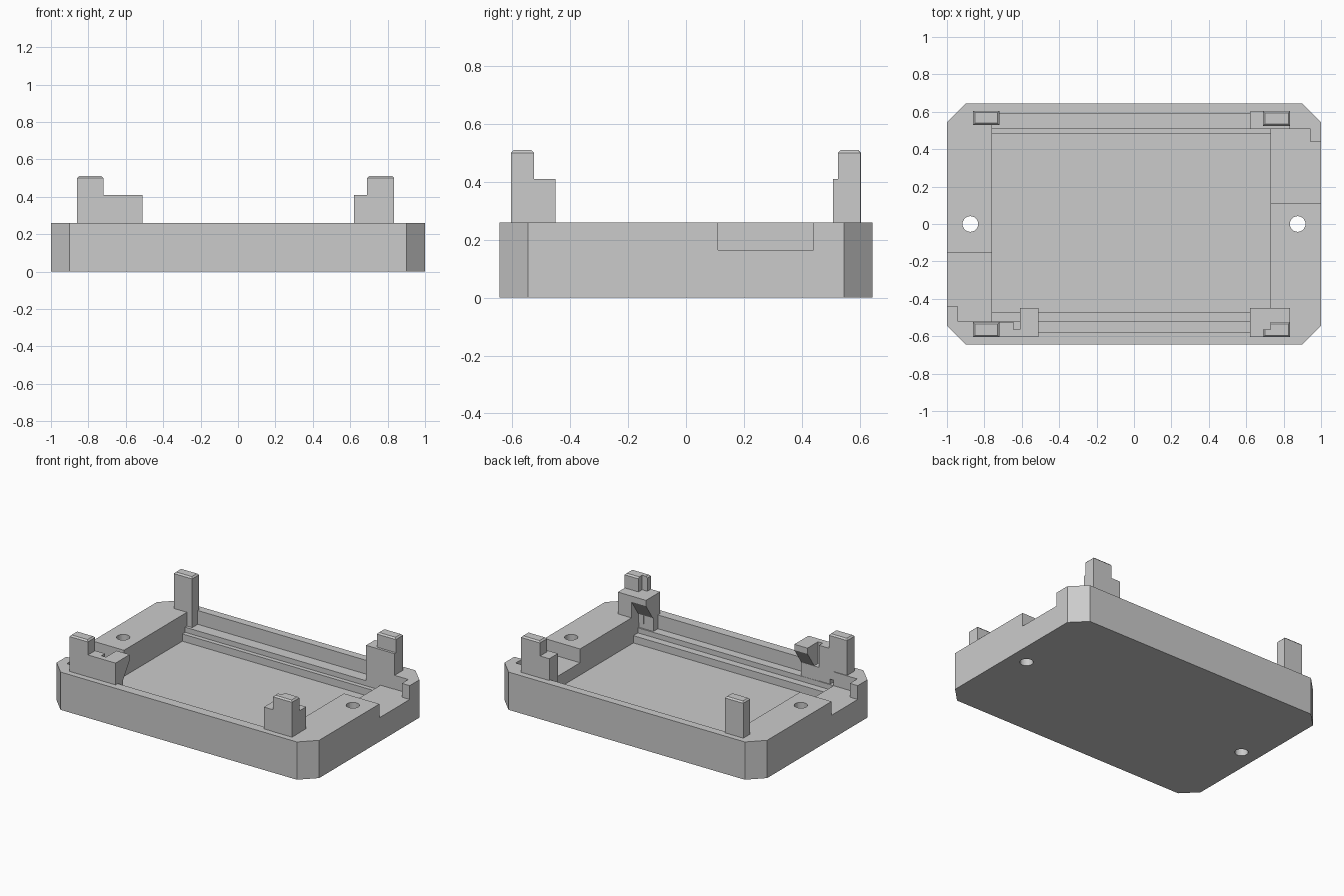
import bpy
import bmesh
from mathutils import Vector

cube = bpy.data.objects.get("Cube")
if cube:
    bpy.data.objects.remove(cube, do_unlink=True)

grey = bpy.data.materials.new("plain grey")
grey.use_nodes = True
grey.diffuse_color = (0.6, 0.6, 0.6, 1)
grey.node_tree.nodes["Principled BSDF"].inputs["Base Color"].default_value = (0.6, 0.6, 0.6, 1)


def prism(name, outline, axis, low, high):
    """Extrude a closed outline along x or z."""
    bm = bmesh.new()
    if axis == "z":
        points = [Vector((a, b, low)) for a, b in outline]
        push = Vector((0, 0, high - low))
    else:
        points = [Vector((low, a, b)) for a, b in outline]
        push = Vector((high - low, 0, 0))
    face = bm.faces.new([bm.verts.new(p) for p in points])
    result = bmesh.ops.extrude_face_region(bm, geom=[face])
    moved = [g for g in result["geom"] if isinstance(g, bmesh.types.BMVert)]
    bmesh.ops.translate(bm, verts=moved, vec=push)
    bmesh.ops.recalc_face_normals(bm, faces=bm.faces)
    mesh = bpy.data.meshes.new(name)
    bm.to_mesh(mesh)
    bm.free()
    mesh.materials.append(grey)
    ob = bpy.data.objects.new(name, mesh)
    bpy.context.collection.objects.link(ob)
    return ob


def box(name, x0, x1, y0, y1, z0, z1):
    return prism(name, [(x0, y0), (x1, y0), (x1, y1), (x0, y1)], "z", z0, z1)


def cut(target, cutter):
    """Subtract a cutter, apply, and discard it."""
    cutter.hide_render = True
    mod = target.modifiers.new("cut", "BOOLEAN")
    mod.operation = "DIFFERENCE"
    mod.solver = "EXACT"
    mod.object = cutter
    bpy.context.view_layer.objects.active = target
    bpy.ops.object.modifier_apply(modifier=mod.name)
    bpy.data.objects.remove(cutter, do_unlink=True)


def post(name, x0, x1, y0, y1, base):
    """Upright post with a narrow bevel round its top."""
    ob = box(name, x0, x1, y0, y1, base, TOP)
    bm = bmesh.new()
    bm.from_mesh(ob.data)
    rim = [e for e in bm.edges if all(v.co.z > TOP - 0.001 for v in e.verts)]
    bmesh.ops.bevel(bm, geom=rim, offset=0.01, segments=1, affect="EDGES")
    bm.to_mesh(ob.data)
    bm.free()
    return ob


RIM, LEDGE, STEP, FLOOR = 0.26, 0.165, 0.13, 0.08
ARM, TOP = 0.41, 0.51
ABOVE = 0.4

# Tray with chamfered corners
W, D, C = 1.0, 0.645, 0.1
tray = prism("tray", [(-W + C, -D), (W - C, -D), (W, -D + C), (W, D - C),
                      (W - C, D), (-W + C, D), (-W, D - C), (-W, -D + C)], "z", 0, RIM)

# Stepped pocket, from the wide slot down to the floor
for y0, y1, z in ((-0.58, 0.59, LEDGE), (-0.52, 0.51, STEP), (-0.47, 0.48, FLOOR)):
    cut(tray, box("pocket_cutter", -0.76, 0.73, y0, y1, z, ABOVE))

# Side notches with their corner recesses
cut(tray, box("notch_cutter", 0.7, 1.1, 0.11, 0.44, LEDGE, ABOVE))
cut(tray, box("recess_cutter", 0.7, 0.94, 0.4, 0.51, LEDGE, ABOVE))
cut(tray, box("notch_cutter", -1.1, -0.73, -0.44, -0.155, LEDGE, ABOVE))
cut(tray, box("recess_cutter", -0.94, -0.73, -0.52, -0.4, LEDGE, ABOVE))

# Screw holes
for x in (-0.875, 0.875):
    bpy.ops.mesh.primitive_cylinder_add(vertices=24, radius=0.042, depth=1, location=(x, 0, 0))
    cut(tray, bpy.context.object)

# Back posts
post("back_right_post", -0.86, -0.72, 0.53, 0.605, LEDGE)
post("back_left_post", 0.69, 0.835, 0.525, 0.603, 0.2)
box("back_left_base", 0.62, 0.835, 0.508, 0.602, LEDGE, ARM)

# Front post and stepped arm on the -x side
post("front_right_post", -0.86, -0.72, -0.605, -0.525, 0.2)
box("front_right_arm", -0.73, -0.51, -0.604, -0.565, LEDGE, ARM)
box("front_right_arm_web", -0.73, -0.645, -0.566, -0.526, LEDGE, ARM)
box("front_right_arm_foot", -0.646, -0.51, -0.566, -0.522, LEDGE, RIM)

# Front post on the +x side, with its inner corner cut away
front_left = post("front_left_post", 0.69, 0.835, -0.605, -0.525, 0.2)
cut(front_left, box("corner_cutter", 0.6, 0.73, -0.565, -0.4, ARM, 0.6))
box("front_left_base", 0.62, 0.835, -0.604, -0.53, LEDGE, ARM)
box("front_left_block", 0.73, 0.834, -0.54, -0.45, 0.2, ARM)

# Overhanging clips with sloped undersides
hook = [(-0.566, ARM), (-0.45, ARM), (-0.45, 0.37), (-0.524, RIM), (-0.566, RIM)]
prism("front_right_clip", hook, "x", -0.61, -0.51)
prism("front_left_clip", hook, "x", 0.62, 0.731)
